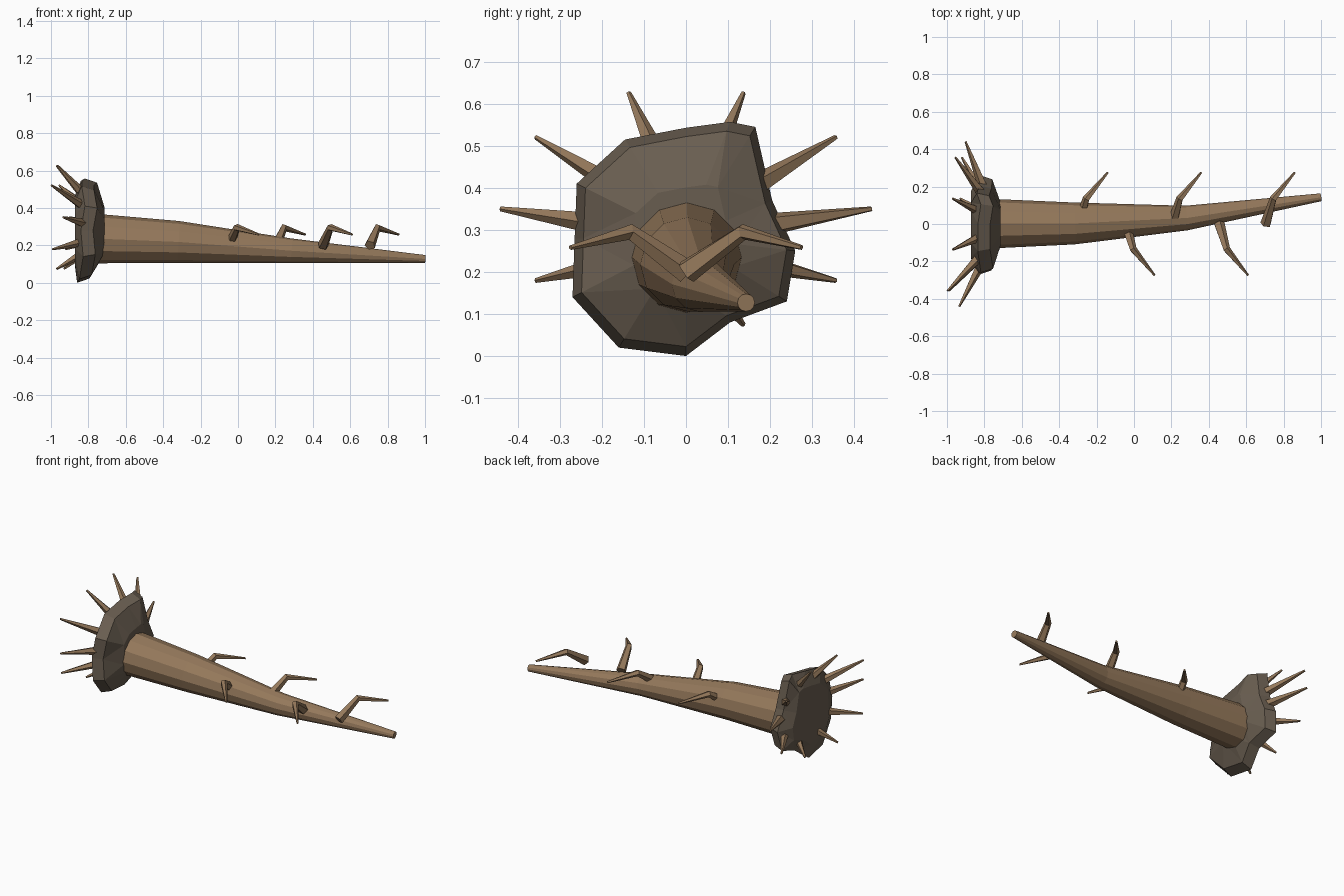
import bpy, bmesh, math
from mathutils import Vector

if "Cube" in bpy.data.objects:
    bpy.data.objects.remove(bpy.data.objects["Cube"])


def material(name, rgb):
    m = bpy.data.materials.new(name)
    m.diffuse_color = (*rgb, 1)
    m.use_nodes = True
    m.node_tree.nodes["Principled BSDF"].inputs["Base Color"].default_value = m.diffuse_color
    return m


BARK = material("bark", (0.30, 0.19, 0.105))
SOIL = material("soil", (0.14, 0.11, 0.08))


def loft(name, rings, mat):
    """Skin a list of equal-length point rings and cap both ends."""
    bm = bmesh.new()
    rows = [[bm.verts.new(p) for p in ring] for ring in rings]
    n = len(rows[0])
    for a, b in zip(rows, rows[1:]):
        for i in range(n):
            j = (i + 1) % n
            bm.faces.new((a[i], a[j], b[j], b[i]))
    bm.faces.new(rows[0])
    bm.faces.new(rows[-1])
    bmesh.ops.recalc_face_normals(bm, faces=bm.faces)
    me = bpy.data.meshes.new(name)
    bm.to_mesh(me)
    bm.free()
    me.materials.append(mat)
    ob = bpy.data.objects.new(name, me)
    bpy.context.collection.objects.link(ob)
    return ob


def tube(name, points, radii, sides, mat):
    """Tapered tube along a short path."""
    pts = [Vector(p) for p in points]
    rings = []
    for k, (p, r) in enumerate(zip(pts, radii)):
        t = Vector()
        if k > 0:
            t += (p - pts[k - 1]).normalized()
        if k < len(pts) - 1:
            t += (pts[k + 1] - p).normalized()
        t.normalize()
        ref = Vector((0, 0, 1))
        u = ref.cross(t).normalized()
        v = t.cross(u)
        rings.append([p + r * (math.cos(a) * u + math.sin(a) * v)
                      for a in (2 * math.pi * i / sides for i in range(sides))])
    return loft(name, rings, mat)


# Trunk: tapering, slightly bent log
tube("trunk",
     [(-0.80, 0, 0.236), (-0.71, 0.002, 0.234), (-0.32, 0.003, 0.218),
      (0.28, 0.032, 0.171), (1.0, 0.143, 0.127)],
     [0.134, 0.13, 0.112, 0.066, 0.021], 12, BARK)

# Root plate: lumpy flattened disc of soil
outline = [(0, 0.0), (0.105, 0.08), (0.24, 0.13), (0.26, 0.25), (0.205, 0.37),
           (0.165, 0.545), (0.105, 0.557), (0, 0.543), (-0.145, 0.515),
           (-0.26, 0.41), (-0.265, 0.28), (-0.27, 0.14), (-0.16, 0.02)]
rings = []
for x, s in [(-0.715, 0.46), (-0.765, 0.92), (-0.83, 1.0), (-0.872, 0.68)]:
    ring = []
    for i, (y, z) in enumerate(outline):
        lean = -0.03 * max(0, 1 - z / 0.12) if -0.87 < x < -0.72 else 0
        wobble = 0.012 * math.sin(i * 2.3) if -0.87 < x < -0.72 else 0
        ring.append((x + lean + wobble, y * s, 0.28 + (z - 0.28) * s))
    rings.append(ring)
plate = loft("root_plate", rings, SOIL)
bm = bmesh.new()
bm.from_mesh(plate.data)
bmesh.ops.triangulate(bm, faces=bm.faces)
bm.to_mesh(plate.data)
bm.free()

# Roots: ten spikes fanning out behind the plate
tip_x = [-0.90, -0.955, -0.97, -0.965, -0.997, -0.935, -0.99, -0.97, -0.93, -0.92]
for k, x in enumerate(tip_x):
    c, s = math.cos(math.radians(36 * k)), math.sin(math.radians(36 * k))
    tube(f"root_{k + 1}",
         [(-0.80, 0.18 * c, 0.31 + 0.14 * s), (x, 0.441 * c, 0.35 + 0.29 * s)],
         [0.03, 0.006], 5, BARK)

# Branches: bent stubs alternating from side to side
for k in range(5):
    x = -0.295 + 0.25 * k
    side = 1 if k % 2 == 0 else -1
    tube(f"branch_{k + 1}",
         [(x, 0, 0.20), (x + 0.04, 0.135 * side, 0.295),
          (x + 0.155, 0.275 * side, 0.258)],
         [0.03, 0.02, 0.006], 5, BARK)
